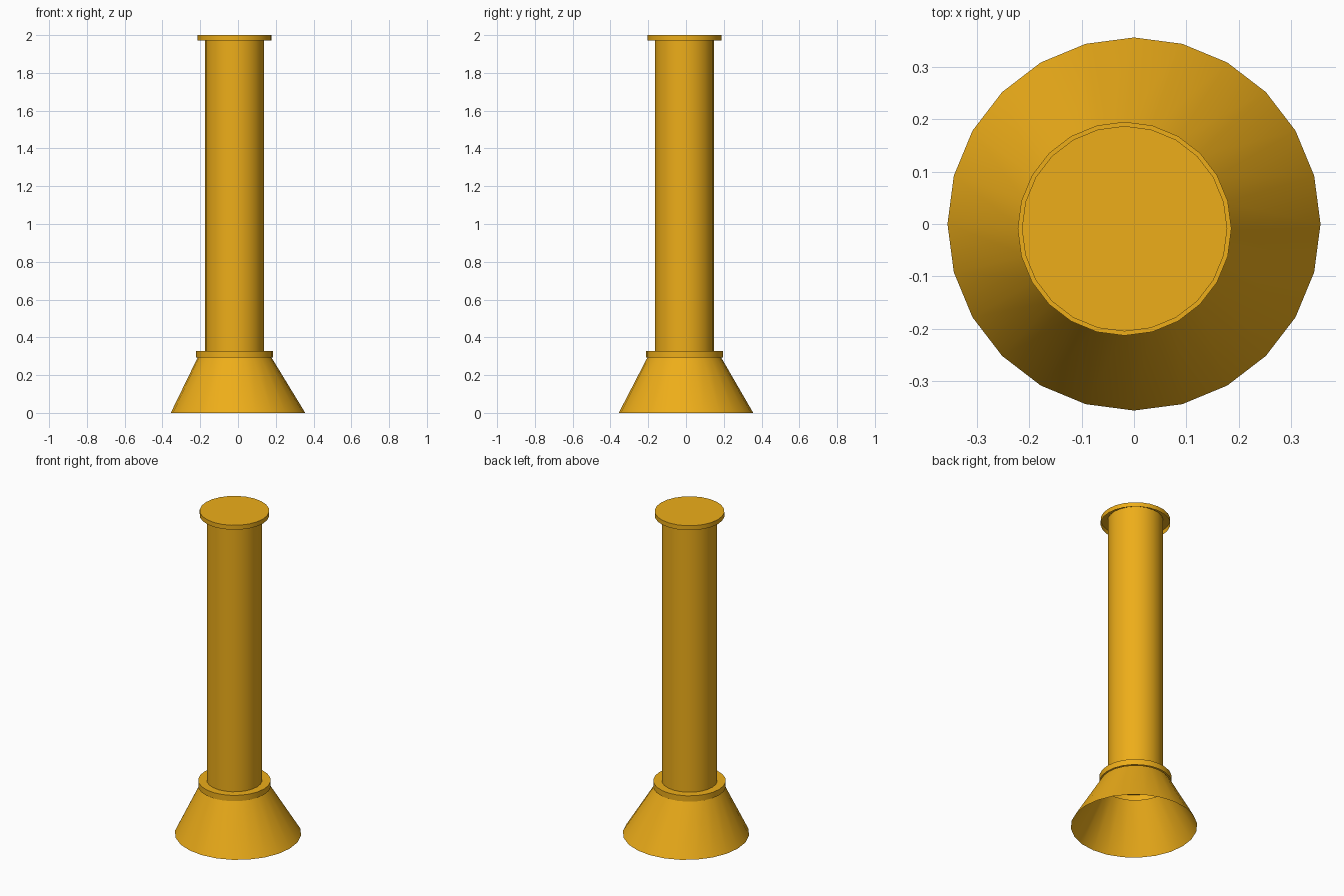
import bpy, bmesh
from math import cos, sin, pi

if "Cube" in bpy.data.objects:
    bpy.data.objects.remove(bpy.data.objects["Cube"])

SIDES = 24
AXIS = (-0.018, -0.009)   # the upper parts sit slightly off the base centre

amber = bpy.data.materials.new("amber")
amber.diffuse_color = (0.85, 0.42, 0.01, 1)
amber.use_nodes = True
amber.node_tree.nodes["Principled BSDF"].inputs["Base Color"].default_value = amber.diffuse_color


def tube(name, rings, cap_top=False):
    """Loft (centre, radius, z) rings; optionally close the top."""
    bm = bmesh.new()
    loops = []
    for (cx, cy), r, z in rings:
        loops.append([bm.verts.new((cx + r * cos(2 * pi * i / SIDES),
                                    cy + r * sin(2 * pi * i / SIDES), z))
                      for i in range(SIDES)])
    for low, high in zip(loops, loops[1:]):
        for i in range(SIDES):
            j = (i + 1) % SIDES
            bm.faces.new((low[i], low[j], high[j], high[i]))
    if cap_top:
        bm.faces.new(loops[-1])
    mesh = bpy.data.meshes.new(name)
    bm.to_mesh(mesh)
    bm.free()
    mesh.materials.append(amber)
    ob = bpy.data.objects.new(name, mesh)
    bpy.context.collection.objects.link(ob)
    bpy.ops.object.select_all(action='DESELECT')
    ob.select_set(True)
    bpy.context.view_layer.objects.active = ob
    bpy.ops.object.shade_smooth_by_angle(angle=pi / 6)
    return ob


# Flared foot, open underneath
tube("flared_base", [((0, 0), 0.356, 0), (AXIS, 0.196, 0.292)])
# Collar lid on the foot, open underneath
tube("collar", [(AXIS, 0.204, 0.292), (AXIS, 0.204, 0.328)], cap_top=True)
# Tall shaft
tube("column", [(AXIS, 0.156, 0.328), (AXIS, 0.156, 1.995)])
# Lid on the shaft, open underneath
tube("top_cap", [(AXIS, 0.196, 1.972), (AXIS, 0.196, 2.0)], cap_top=True)
